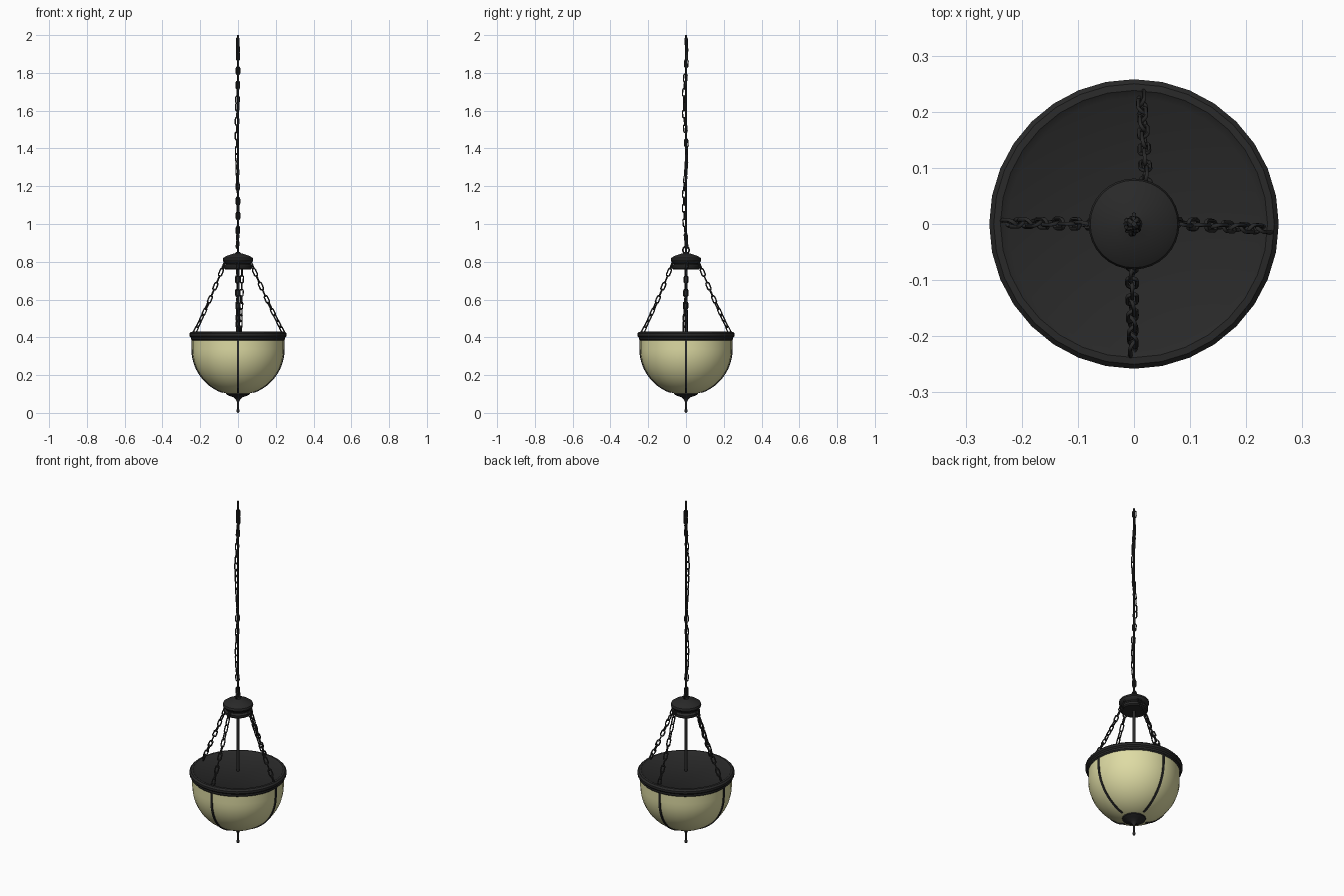
import bpy, bmesh, math
from mathutils import Vector, Matrix

if "Cube" in bpy.data.objects:
    bpy.data.objects.remove(bpy.data.objects["Cube"])


def material(name, rgb):
    m = bpy.data.materials.new(name)
    m.diffuse_color = (*rgb, 1)
    m.use_nodes = True
    m.node_tree.nodes["Principled BSDF"].inputs["Base Color"].default_value = m.diffuse_color
    return m


IRON = material("dark_iron", (0.022, 0.022, 0.022))
GLASS = material("cream_glass", (0.73, 0.71, 0.37))


def finish(name, bm, mat, angle=35):
    bmesh.ops.remove_doubles(bm, verts=bm.verts, dist=1e-5)
    bmesh.ops.recalc_face_normals(bm, faces=bm.faces)
    me = bpy.data.meshes.new(name)
    bm.to_mesh(me)
    bm.free()
    me.materials.append(mat)
    ob = bpy.data.objects.new(name, me)
    bpy.context.collection.objects.link(ob)
    bpy.ops.object.select_all(action='DESELECT')
    ob.select_set(True)
    bpy.context.view_layer.objects.active = ob
    bpy.ops.object.shade_smooth_by_angle(angle=math.radians(angle))
    return ob


def lathe(name, profile, mat, sides=32):
    bm = bmesh.new()
    vs = [bm.verts.new((r, 0, z)) for r, z in profile]
    es = [bm.edges.new(p) for p in zip(vs, vs[1:])]
    bmesh.ops.spin(bm, geom=vs + es, axis=(0, 0, 1), cent=(0, 0, 0),
                   angle=2 * math.pi, steps=sides)
    return finish(name, bm, mat)


def add_link(bm, centre, along, roll, length=0.050, width=0.025, wire=0.0037):
    # Stadium-shaped link: two half circles joined by straight sides
    rot = along.to_track_quat('X', 'Z').to_matrix() @ Matrix.Rotation(roll, 3, 'X')
    rad, half = width / 2 - wire, (length - width) / 2
    rings = []
    for k in range(14):
        end = 1 if k < 7 else -1
        a = -math.pi / 2 + math.pi * (k % 7) / 6 + (0 if end > 0 else math.pi)
        out = Vector((math.cos(a), math.sin(a), 0))
        c = out * rad + Vector((end * half, 0, 0))
        rings.append([bm.verts.new(centre + rot @ (
            c + wire * (math.cos(t) * out + math.sin(t) * Vector((0, 0, 1)))))
            for t in (math.tau * j / 6 for j in range(6))])
    for k in range(14):
        r0, r1 = rings[k], rings[(k + 1) % 14]
        for j in range(6):
            n = (j + 1) % 6
            bm.faces.new((r0[j], r1[j], r1[n], r0[n]))


def chain(name, path, count):
    # path(t) gives a point for t in 0..1
    bm = bmesh.new()
    for i in range(count):
        t = (i + 0.5) / count
        d = (path(t + 0.01) - path(t - 0.01)).normalized()
        add_link(bm, path(t), d, 0.4 + i * math.radians(82))
    finish(name, bm, IRON, 60)


# Glass bowl
R, CZ = 0.243, 0.338
bowl = [(R, 0.395)] + [(R * math.cos(a), CZ - R * math.sin(a))
                       for a in (math.pi / 2 * i / 14 for i in range(15))]
lathe("glass_bowl", bowl, GLASS)

# Rim with closed lid
lathe("rim_lid", [(0, 0.422), (0.225, 0.422), (0.238, 0.430), (0.250, 0.429),
                  (0.258, 0.420), (0.258, 0.408), (0.250, 0.400), (0.250, 0.390),
                  (0.244, 0.384), (0.234, 0.384), (0.234, 0.400), (0, 0.400)], IRON)

# Bottom cap and finial
lathe("bottom_finial", [(0, 0.115), (0.064, 0.108), (0.062, 0.098), (0.045, 0.090),
                        (0.022, 0.082), (0.011, 0.070), (0.006, 0.060), (0.005, 0.020),
                        (0.008, 0.014), (0.008, 0.007), (0.004, 0.001), (0, 0)], IRON, 20)

# Ribs on the bowl
for i in range(4):
    bm = bmesh.new()
    rot = Matrix.Rotation(i * math.pi / 2, 3, 'Z')
    rows = []
    for r, z in bowl[:13]:
        n = Vector((r, 0, z - CZ if z < CZ else 0)).normalized()
        p = Vector((r, 0, z))
        rows.append([bm.verts.new(rot @ (p + n * o + Vector((0, w, 0))))
                     for o, w in ((-0.003, -0.006), (0.004, -0.006),
                                  (0.004, 0.006), (-0.003, 0.006))])
    for a, b in zip(rows, rows[1:]):
        for j in range(4):
            n = (j + 1) % 4
            bm.faces.new((a[j], a[n], b[n], b[j]))
    bm.faces.new(rows[0])
    bm.faces.new(rows[-1])
    finish(f"rib_{i}", bm, IRON)

# Canopy, centre rod and cord
lathe("canopy", [(0, 0.760), (0.068, 0.760), (0.074, 0.766), (0.074, 0.778),
                 (0.064, 0.786), (0.064, 0.792), (0.077, 0.800), (0.081, 0.809),
                 (0.078, 0.820), (0.062, 0.831), (0.035, 0.840), (0.014, 0.846),
                 (0.010, 0.852), (0, 0.854)], IRON)
lathe("centre_rod", [(0, 0.410), (0.008, 0.410), (0.008, 0.770), (0, 0.770)], IRON, 12)
lathe("power_cord", [(0, 0.850), (0.0045, 0.850), (0.0045, 2.0), (0, 2.0)], IRON, 10)

# Ring on the canopy
bm = bmesh.new()
add_link(bm, Vector((0, 0, 0.862)), Vector((0, 0, 1)), 0, 0.046, 0.042, 0.0045)
finish("canopy_ring", bm, IRON, 60)

# Hanging chain, swaying slightly around the cord
chain("main_chain", lambda t: Vector((
    -0.003 + 0.003 * math.sin(t * 9),
    -0.004 - 0.007 * math.cos((t - 0.21) * math.tau / 0.48),
    0.872 + 1.112 * t)), 29)

# Four support chains, each with a small sag
ends = [((0.066, 0.002), (0.240, -0.010)), ((0.022, 0.066), (0.013, 0.232)),
        ((-0.068, 0.0), (-0.230, 0.002)), ((-0.004, -0.068), (-0.002, -0.230))]
for i, (top, bottom) in enumerate(ends):
    a, b = Vector((*top, 0.80)), Vector((*bottom, 0.425))
    chain(f"support_chain_{i}",
          lambda t: a.lerp(b, t) + Vector((0, 0, -0.012 * math.sin(math.pi * t))), 11)
